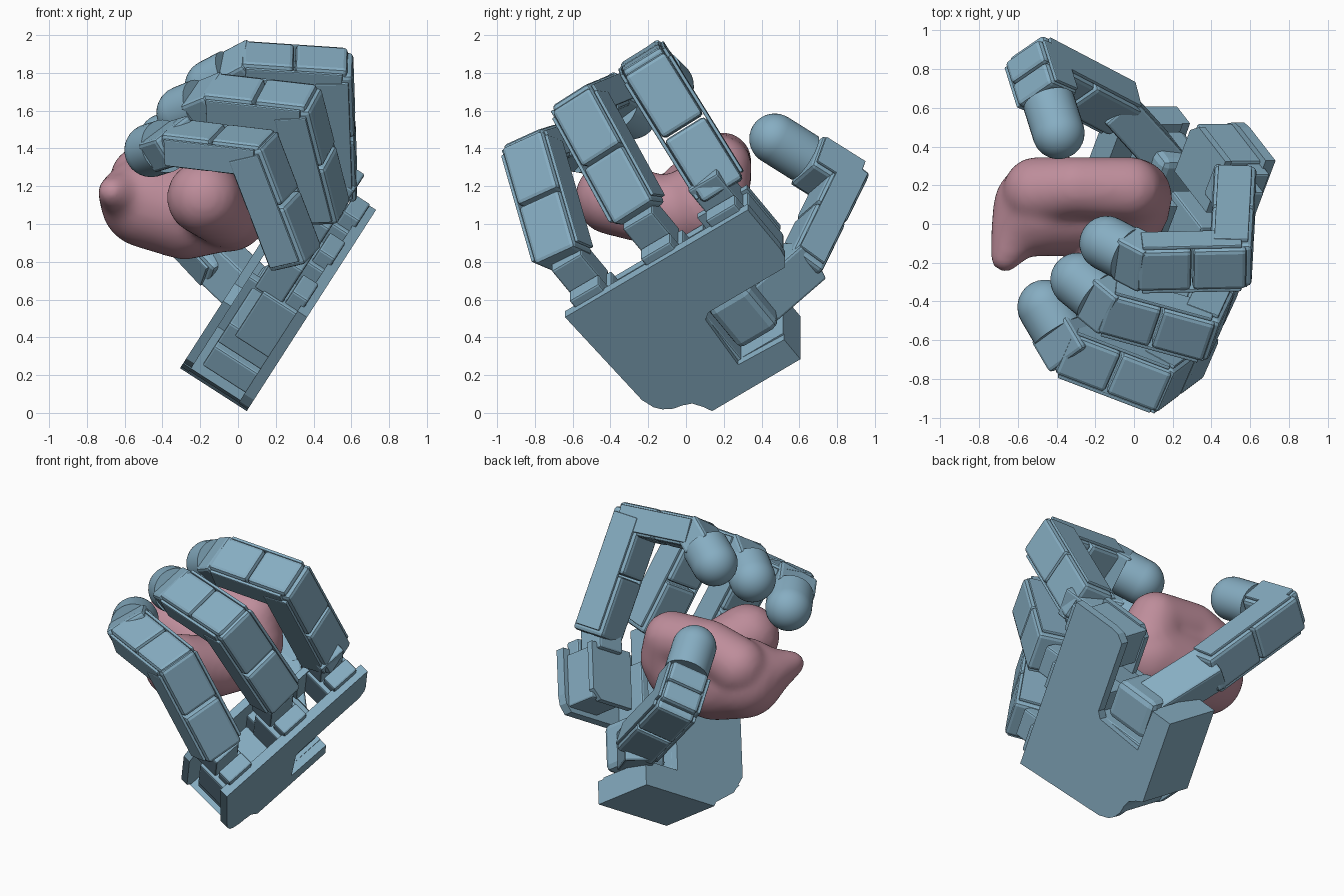
import bpy, bmesh, math
from mathutils import Vector as V, Matrix

if "Cube" in bpy.data.objects:
    bpy.data.objects.remove(bpy.data.objects["Cube"])


def material(name, color):
    m = bpy.data.materials.new(name)
    m.diffuse_color = color
    m.use_nodes = True
    m.node_tree.nodes["Principled BSDF"].inputs["Base Color"].default_value = m.diffuse_color
    return m


BLUE = material("steel_blue", (0.24, 0.42, 0.54, 1))
PINK = material("pink", (0.52, 0.27, 0.33, 1))

# Palm frame: E1 across the palm, E2 toward the fingers, IN toward the grasped object
E1 = V((0.31, 0.82, 0.482)).normalized()
N = V((0.84, 0, -0.54)).normalized()
E2 = N.cross(E1).normalized()
E1 = E2.cross(N)
IN = -N
O = V((0.04, 0, 0))


def palm(s, t, w):
    return O + E1 * s + E2 * t + IN * w


def finish(name, bm, mat=BLUE, bevel=0.0):
    bmesh.ops.recalc_face_normals(bm, faces=bm.faces)
    me = bpy.data.meshes.new(name)
    bm.to_mesh(me)
    bm.free()
    ob = bpy.data.objects.new(name, me)
    bpy.context.collection.objects.link(ob)
    me.materials.append(mat)
    if bevel:
        b = ob.modifiers.new("bevel", 'BEVEL')
        b.width, b.segments, b.limit_method = bevel, 2, 'ANGLE'
    return ob


def smooth(ob):
    bpy.ops.object.select_all(action='DESELECT')
    ob.select_set(True)
    bpy.context.view_layer.objects.active = ob
    bpy.ops.object.shade_smooth_by_angle(angle=math.radians(35))


def frame(center, x, y):
    x = x.normalized()
    z = x.cross(y).normalized()
    y = z.cross(x)
    return Matrix.Translation(center) @ Matrix((x, y, z)).transposed().to_4x4()


def box(name, m, size, bevel=0.015, offset=(0, 0, 0)):
    bm = bmesh.new()
    bmesh.ops.create_cube(bm, size=1, matrix=m @ Matrix.Translation(offset) @ Matrix.Diagonal((*size, 1)))
    return finish(name, bm, BLUE, bevel)


def palm_box(name, s, t, w, bevel=0.012):
    c = palm(sum(s) / 2, sum(t) / 2, sum(w) / 2)
    return box(name, frame(c, E1, E2), (s[1] - s[0], t[1] - t[0], w[1] - w[0]), bevel)


def prism(name, pts, w0, w1):
    bm = bmesh.new()
    f = bm.faces.new([bm.verts.new(palm(s, t, w0)) for s, t in pts])
    r = bmesh.ops.extrude_face_region(bm, geom=[f])
    bmesh.ops.translate(bm, vec=IN * (w1 - w0), verts=[v for v in r["geom"] if isinstance(v, bmesh.types.BMVert)])
    return finish(name, bm)


def capsule(name, base, tip, r):
    # rounded fingertip: dome on a short barrel
    d = tip - base
    bm = bmesh.new()
    bmesh.ops.create_uvsphere(bm, u_segments=32, v_segments=20, radius=r)
    bottom = [v for v in bm.verts if v.co.z < -0.001]
    bmesh.ops.delete(bm, geom=bottom, context='VERTS')
    rim = [e for e in bm.edges if e.is_boundary]
    ext = bmesh.ops.extrude_edge_only(bm, edges=rim)["geom"]
    ring = [v for v in ext if isinstance(v, bmesh.types.BMVert)]
    bmesh.ops.translate(bm, vec=(0, 0, -d.length), verts=ring)
    bm.faces.new(sorted(ring, key=lambda v: math.atan2(v.co.y, v.co.x)))
    rot = d.to_track_quat('Z', 'Y').to_matrix().to_4x4()
    bmesh.ops.transform(bm, matrix=Matrix.Translation(tip) @ rot, verts=bm.verts)
    smooth(finish(name, bm))


def link(name, p, q, side, e0, e1, width=0.25, thick=0.22):
    # two servo housings held between two side plates
    d = (q - p).normalized()
    a, b = p - d * e0, q + d * e1
    m = frame((a + b) / 2, d, side)
    L = (b - a).length
    for i, sx in enumerate((-1, 1)):
        box(f"{name}_servo_{i}", m, (L * 0.485, width, thick), 0.022, (sx * L * 0.25, 0, 0))
        box(f"{name}_plate_{i}", m, (L * 0.9, 0.02, thick * 0.8), 0.006, (0, sx * (width / 2 + 0.012), 0))


def finger(name, mcp, pip, dip, tip, r=0.142):
    mcp, pip, dip, tip = map(V, (mcp, pip, dip, tip))
    side = (pip - mcp).cross(dip - pip).normalized()
    link(name + "_proximal", mcp, pip, side, 0.06, 0.06)
    link(name + "_middle", pip, dip, side, 0.08, 0.04, 0.24, 0.19)
    # end bracket carrying the fingertip
    d = tip - dip
    box(name + "_end_bracket", frame(dip + d * 0.18, d, side), (d.length * 0.75, 0.26, 0.18), 0.02)
    capsule(name + "_tip", dip + d * 0.45, tip, r)


finger("index", (0.52, 0.17, 1.22), (0.50, -0.19, 1.80), (0.05, -0.2, 1.83), (-0.14, -0.1, 1.73))
finger("second", (0.45, -0.27, 1.1), (0.32, -0.55, 1.61), (-0.12, -0.43, 1.66), (-0.29, -0.29, 1.59))
finger("third", (0.29, -0.66, 0.86), (0.09, -0.81, 1.38), (-0.33, -0.65, 1.43), (-0.46, -0.43, 1.39))

# Thumb: base bracket, proximal link, bent outer link and tip
base, corner, tip = V((-0.08, 0.6, 0.78)), V((-0.5, 0.82, 1.23)), V((-0.39, 0.47, 1.45))
side = (corner - base).cross(tip - corner).normalized()
link("thumb_proximal", base, corner, side, 0.04, 0.07, 0.24, 0.2)
link("thumb_outer", corner, corner.lerp(tip, 0.52), side, 0.06, 0.0, 0.24, 0.22)
capsule("thumb_tip", corner.lerp(tip, 0.55), tip, 0.135)
p = palm(0.58, 0.24, 0.2)
box("thumb_bracket", frame((p + base) / 2, base - p, E2), ((base - p).length + 0.1, 0.24, 0.2))
palm_box("thumb_servo", (0.43, 0.69), (0.12, 0.43), (0.06, 0.34), 0.04)

# Palm shell: notched back plate, heel block, inner cover and thin wall
prism("palm_back_plate", [(-.18, .86), (1.0, .86), (1.0, .56), (.99, .5), (.95, .45), (.46, .45), (.42, .42),
                          (.40, .09), (.69, .08), (.69, -.07), (.12, -.07), (.095, -.02), (.06, .03),
                          (.01, .05), (-.04, .06), (-.09, .09), (-.12, .126), (-.145, .2)], 0, 0.06)
prism("palm_heel", [(.12, -.07), (.69, -.07), (.69, .09), (.40, .09), (.36, .12), (-.1, .12), (-.04, .06),
                    (.01, .05), (.06, .03), (.095, -.02)], 0.05, 0.42)
prism("palm_inner_cover", [(-.13, .18), (-.05, .06), (.12, -.05), (.42, -.05), (.42, .42), (.6, .45),
                           (.6, .7), (-.05, .7), (-.13, .62)], 0.37, 0.42)
prism("palm_index_cover", [(.66, .47), (.92, .47), (.98, .53), (.98, .84), (.66, .84)], 0.25, 0.29)
palm_box("palm_divider", (0.36, 0.42), (0.08, 0.5), (0.04, 0.38))

# Finger base servos with stepped horns on the plate
for n, s in (("third", -0.03), ("second", 0.43), ("index", 0.85)):
    palm_box(n + "_base_servo", (s - .12, s + .12), (.48, .82), (.05, .27))
    palm_box(n + "_base_step", (s - .09, s + .1), (.8, .91), (.04, .14))
    palm_box(n + "_base_bracket", (s - .1, s + .09), (.8, 1.06), (.15, .32))
for i, t in enumerate((.16, .34)):
    palm_box(f"palm_inner_servo_{i}", (-.08, .32), (t, t + .15), (.05, .33))


# Grasped soft object: tapered chains of balls fused by voxel remesh
def chain(bm, stops):
    for (a, ra), (b, rb) in zip(stops, stops[1:]):
        for i in range(9):
            k = i / 8
            bmesh.ops.create_icosphere(bm, subdivisions=3, radius=ra + (rb - ra) * k,
                                       matrix=Matrix.Translation(V(a).lerp(V(b), k)))


bm = bmesh.new()
chain(bm, [((-.05, .1, 1.1), .24), ((-.28, .09, 1.07), .26), ((-.48, .08, 1.12), .25),
           ((-.59, -.02, 1.15), .15), ((-.665, -.17, 1.17), .08)])
chain(bm, [((-.5, .17, 1.24), .18), ((-.3, .19, 1.33), .16), ((-.02, .18, 1.3), .17), ((0, .14, 1.15), .2)])
chain(bm, [((-.05, .1, 1.07), .22), ((-.08, -.15, 1.07), .19), ((-.18, -.39, 1.14), .2)])
blob = finish("grasped_soft_object", bm, PINK)
rm = blob.modifiers.new("fuse", 'REMESH')
rm.mode, rm.voxel_size, rm.use_smooth_shade = 'VOXEL', 0.022, True
sm = blob.modifiers.new("soften", 'SMOOTH')
sm.factor, sm.iterations = 0.5, 14
